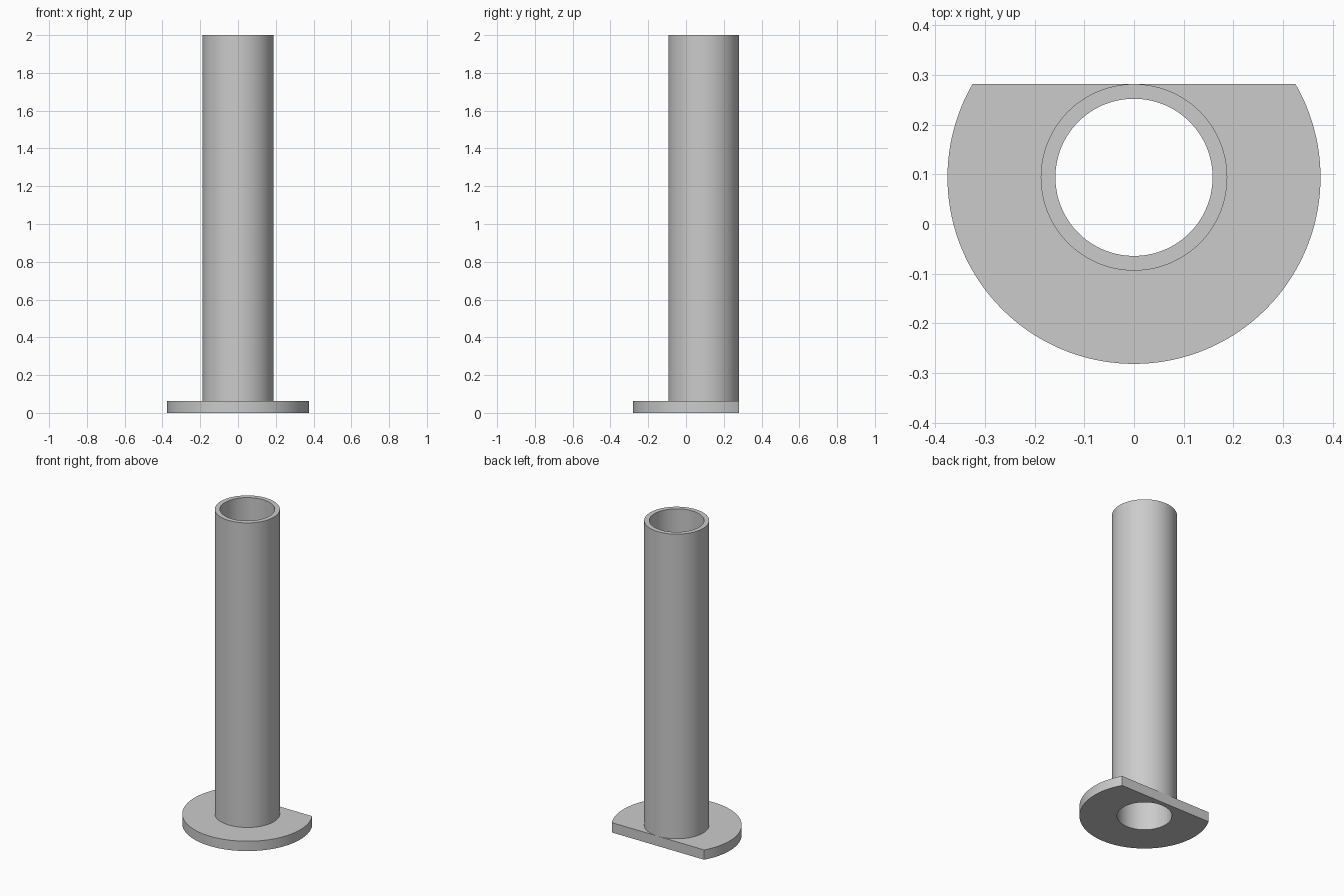
import bpy
import bmesh
from math import sin, cos, pi, radians

cube = bpy.data.objects.get("Cube")
if cube:
    bpy.data.objects.remove(cube, do_unlink=True)

SEGMENTS = 144            # multiple of 12, so the flat's corners land on vertices
BORE, TUBE, FLANGE = 0.158, 0.1875, 0.375
THICK, HEIGHT = 0.0625, 2.0
AXIS_Y = 0.0938           # tube axis sits behind the centre

grey = bpy.data.materials.new("plain grey")
grey.use_nodes = True
colour = (0.6, 0.6, 0.6, 1)
grey.diffuse_color = colour
grey.node_tree.nodes["Principled BSDF"].inputs["Base Color"].default_value = colour


def ring(bm, radius, z):
    """Ring of vertices, cut flat at the back where it passes the tube."""
    verts = []
    for i in range(SEGMENTS):
        a = 2 * pi * i / SEGMENTS
        r = radius
        if r * sin(a) > TUBE:
            r = TUBE / sin(a)
        verts.append(bm.verts.new((r * cos(a), AXIS_Y + r * sin(a), z)))
    return verts


# Tube and flange share one closed profile, swept around the axis
profile = [(BORE, 0), (FLANGE, 0), (FLANGE, THICK),
           (TUBE, THICK), (TUBE, HEIGHT), (BORE, HEIGHT)]
bm = bmesh.new()
rings = [ring(bm, r, z) for r, z in profile]
for k, lower in enumerate(rings):
    upper = rings[(k + 1) % len(rings)]
    for i in range(SEGMENTS):
        j = (i + 1) % SEGMENTS
        bm.faces.new((lower[i], lower[j], upper[j], upper[i]))

# Weld the point where the tube touches the flat edge
bmesh.ops.remove_doubles(bm, verts=bm.verts, dist=0.00001)
bmesh.ops.recalc_face_normals(bm, faces=bm.faces)

mesh = bpy.data.meshes.new("flanged_tube")
bm.to_mesh(mesh)
bm.free()
mesh.materials.append(grey)
tube = bpy.data.objects.new("flanged_tube", mesh)
bpy.context.collection.objects.link(tube)

# Smooth curved walls, sharp rims
bpy.ops.object.select_all(action='DESELECT')
tube.select_set(True)
bpy.context.view_layer.objects.active = tube
bpy.ops.object.shade_smooth_by_angle(angle=radians(20))
